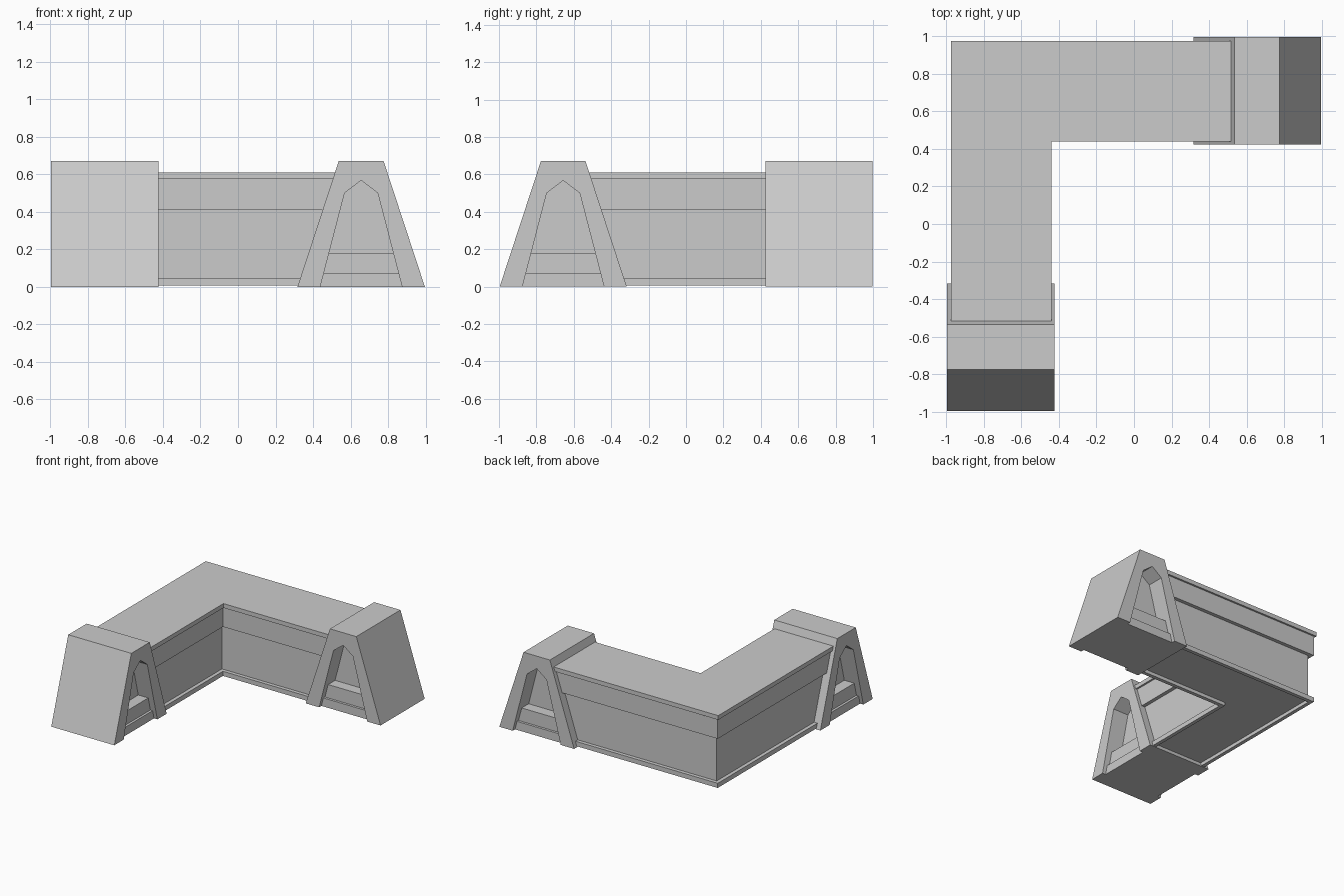
import bpy, bmesh

cube = bpy.data.objects.get("Cube")
if cube:
    bpy.data.objects.remove(cube, do_unlink=True)

stone = bpy.data.materials.new("stone_grey")
stone.use_nodes = True
GREY = (0.6, 0.6, 0.6, 1)
stone.diffuse_color = GREY
stone.node_tree.nodes["Principled BSDF"].inputs["Base Color"].default_value = GREY


def loft(name, rings):
    """Join equal-length point rings and cap both ends."""
    bm = bmesh.new()
    loops = [[bm.verts.new(p) for p in ring] for ring in rings]
    n = len(loops[0])
    for a, b in zip(loops, loops[1:]):
        for i in range(n):
            j = (i + 1) % n
            bm.faces.new((a[i], a[j], b[j], b[i]))
    bm.faces.new(loops[0])
    bm.faces.new(loops[-1])
    bmesh.ops.recalc_face_normals(bm, faces=bm.faces)
    mesh = bpy.data.meshes.new(name)
    bm.to_mesh(mesh)
    bm.free()
    mesh.materials.append(stone)
    obj = bpy.data.objects.new(name, mesh)
    bpy.context.collection.objects.link(obj)
    return obj


def prism(name, profile, v0, v1, swap):
    """Extrude a (u, z) profile along v; swap reflects it to the other arm."""
    def place(u, v, z):
        return (-v, -u, z) if swap else (u, v, z)
    return loft(name, [[place(u, v, z) for u, z in profile] for v in (v0, v1)])


# Buttress sizes
BASE_IN, BASE_OUT = 0.317, 0.996
TOP_IN, TOP_OUT, HEIGHT = 0.537, 0.776, 0.67
FACE, BACK, RECESS = 0.425, 0.997, 0.14
MID = (BASE_IN + BASE_OUT) / 2


def slope_x(z):
    return BASE_IN + (TOP_IN - BASE_IN) * z / HEIGHT


def half(z):
    """Half width of the recess opening at height z."""
    return 0.218 - 0.13 * z / 0.5


def band(z0, z1):
    return [(MID - half(z0), z0), (MID + half(z0), z0),
            (MID + half(z1), z1), (MID - half(z1), z1)]


def buttress(side, swap):
    outline = [(BASE_IN, 0), (BASE_OUT, 0), (TOP_OUT, HEIGHT), (TOP_IN, HEIGHT)]
    body = prism(side + "_buttress", outline, FACE, BACK, swap)
    arch = band(-0.05, 0.5)
    arch.insert(3, (MID, 0.567))
    for label, face, inward in (("inner", FACE, 1), ("outer", BACK, -1)):
        # Arched recess
        cutter = prism("recess_cutter", arch, face - inward * 0.05,
                       face + inward * RECESS, swap)
        cutter.hide_render = True
        mod = body.modifiers.new("recess", "BOOLEAN")
        mod.operation, mod.solver, mod.object = "DIFFERENCE", "EXACT", cutter
        bpy.context.view_layer.objects.active = body
        bpy.ops.object.modifier_apply(modifier=mod.name)
        bpy.data.objects.remove(cutter, do_unlink=True)
        # Stepped sill inside the recess
        for part, z0, z1, inset in (("foot", 0, 0.07, 0.03), ("sill", 0.07, 0.18, 0.05)):
            prism(f"{side}_{label}_{part}", band(z0, z1), face + inward * inset,
                  face + inward * RECESS, swap)


buttress("back", False)
buttress("front", True)


# Corner wall: L-shaped outline lofted through a moulded section
def wall_ring(inset, z):
    out, inn, end = 0.975 - inset, 0.44 + inset, slope_x(z) + 0.002
    return [(-out, out, z), (end, out, z), (end, inn, z),
            (-inn, inn, z), (-inn, -end, z), (-out, -end, z)]


section = [(0.045, 0.035), (0.045, 0.007), (0.015, 0.007), (0.015, 0.045),
           (0.045, 0.045), (0.045, 0.41), (0.015, 0.41), (0.015, 0.575),
           (0, 0.575), (0, 0.61)]
loft("corner_wall", [wall_ring(i, z) for i, z in section])
